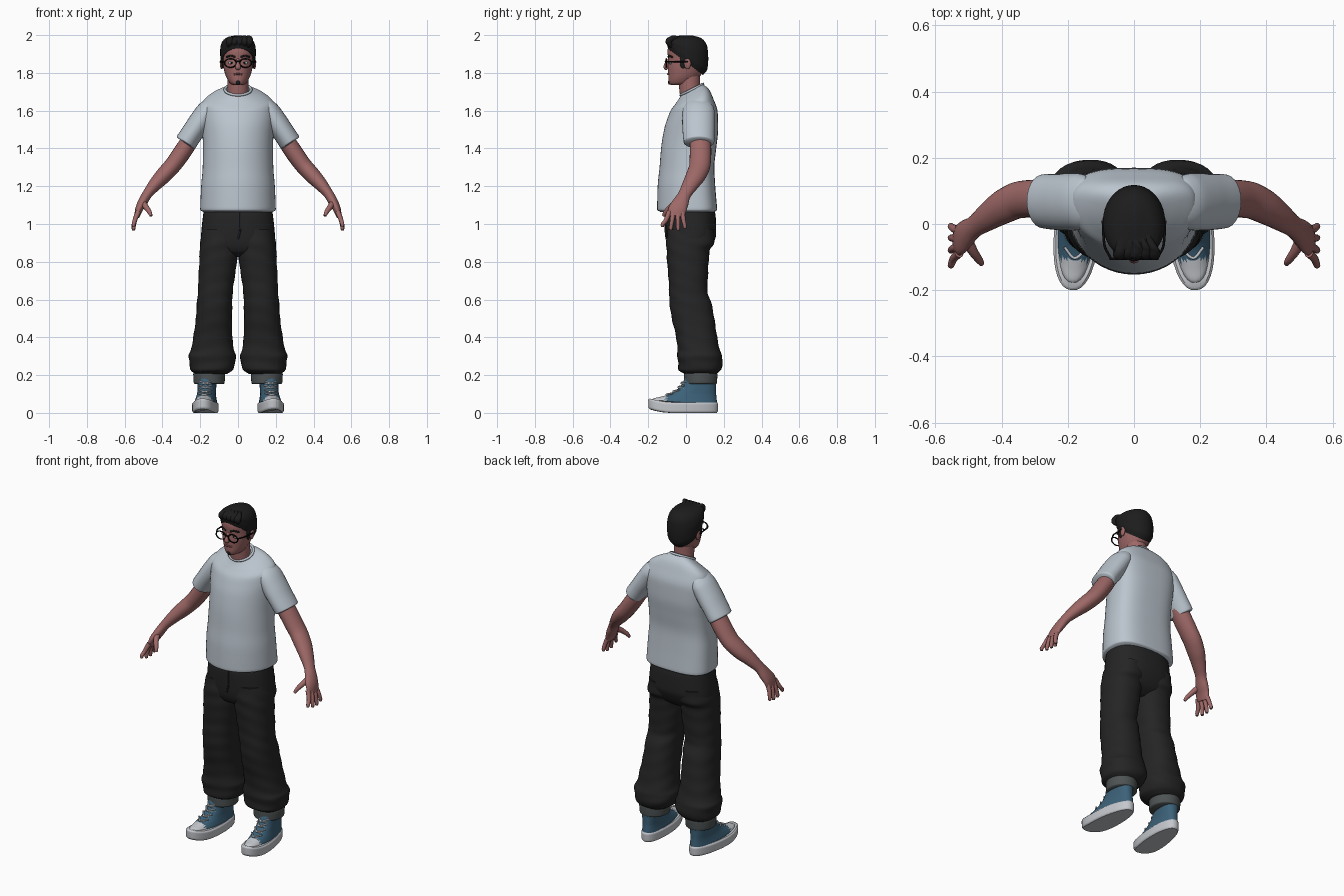
import bpy, bmesh, math
from mathutils import Vector

cube = bpy.data.objects.get("Cube")
if cube:
    bpy.data.objects.remove(cube, do_unlink=True)


def material(name, *rgb):
    m = bpy.data.materials.new(name)
    m.use_nodes = True
    m.diffuse_color = (*rgb, 1)
    m.node_tree.nodes["Principled BSDF"].inputs["Base Color"].default_value = (*rgb, 1)
    return m


SKIN = material("skin", .34, .14, .135)
SHIRT = material("pale shirt", .5, .56, .62)
PANTS = material("dark trousers", .018, .018, .018)
CUFF = material("grey cuff", .075, .085, .085)
CANVAS = material("blue canvas", .045, .12, .19)
RUBBER = material("white rubber", .55, .57, .6)
HAIR = material("dark hair", .012, .012, .012)
FRAME = material("black frame", .003, .003, .003)
LIPS = material("lips", .2, .07, .07)
made = []


def smooth_path(stations, steps=5):
    """Monotone cubic interpolation of every component."""
    def slope(i, k):
        before = stations[i][k] - stations[i - 1][k] if i else None
        after = stations[i + 1][k] - stations[i][k] if i + 1 < len(stations) else None
        if before is None or after is None:
            return after if before is None else before
        return 2 * before * after / (before + after) if before * after > 0 else 0

    out = []
    for i in range(len(stations) - 1):
        for j in range(steps):
            t = j / steps
            row = []
            for k, (a, b) in enumerate(zip(stations[i], stations[i + 1])):
                m, n, u = slope(i, k), slope(i + 1, k), 1 - t
                row.append(a * u * u * (1 + 2 * t) + b * t * t * (3 - 2 * t)
                           + m * t * u * u - n * t * t * u)
            out.append(row)
    return out + [list(stations[-1])]


def skin_rings(name, rings, mats):
    bm = bmesh.new()
    loops = [[bm.verts.new(p) for p in ring] for ring in rings]
    n = len(loops[0])
    for a, b in zip(loops, loops[1:]):
        for i in range(n):
            bm.faces.new((a[i], a[(i + 1) % n], b[(i + 1) % n], b[i]))
    bm.faces.new(loops[0])
    bm.faces.new(loops[-1])
    bmesh.ops.recalc_face_normals(bm, faces=bm.faces)
    mesh = bpy.data.meshes.new(name)
    bm.to_mesh(mesh)
    bm.free()
    for m in mats:
        mesh.materials.append(m)
    obj = bpy.data.objects.new(name, mesh)
    bpy.context.collection.objects.link(obj)
    made.append(obj)
    return obj


def power(v, p):
    return math.copysign(abs(v) ** (2 / p), v)


def stack(name, stations, *mats, side=1, front=2, back=2, mid=.5, fold=0, n=36):
    """Loft of level sections: z, x min, x max, y min, y max, tilt."""
    rings = []
    for z, x0, x1, y0, y1, tilt in smooth_path(stations):
        yc, xc, ring = y0 + (y1 - y0) * mid, (x0 + x1) / 2, []
        for i in range(n):
            a = math.tau * i / n
            c, s = math.cos(a), math.sin(a)
            p, depth = (back, y1 - yc) if s > 0 else (front, yc - y0)
            k = 1 + fold * math.sin(z * 75 + 3 * s + 2 * c)
            y = yc + depth * k * power(s, p)
            x = xc + (x1 - x0) / 2 * k * power(c, p)
            ring.append((side * x, y, z + tilt * (y - yc)))
        rings.append(ring)
    return skin_rings(name, rings, mats)


def level(half, z, y0, y1, tilt=0):
    return (z, -half, half, y0, y1, tilt)


def tube(name, stations, mat, side=1, n=16):
    """Round limb along a path: x, y, z, side radius, depth radius."""
    rows = smooth_path(stations)
    rings = []
    for i, (x, y, z, ru, rv) in enumerate(rows):
        t = Vector(rows[min(i + 1, len(rows) - 1)][:3]) - Vector(rows[max(i - 1, 0)][:3])
        u = t.cross(Vector((0, 1, 0))).normalized()
        v = u.cross(t).normalized()
        ring = []
        for j in range(n):
            a = math.tau * j / n
            p = Vector((x, y, z)) + u * ru * math.cos(a) + v * rv * math.sin(a)
            ring.append((p.x * side, p.y, p.z))
        rings.append(ring)
    return skin_rings(name, rings, [mat])


def cord(name, points, r, mat, side=1, tip=1):
    last = len(points) - 1
    radii = [r * (1 + (tip - 1) * i / last) for i in range(last + 1)]
    return tube(name, [(*p, q, q) for p, q in zip(points, radii)], mat, side, 10)


def ball(name, loc, scale, mat):
    bpy.ops.mesh.primitive_uv_sphere_add(segments=20, ring_count=12, radius=1, location=loc)
    return keep(name, scale, mat)


def hoop(name, loc, major, minor, scale, tilt, mat):
    bpy.ops.mesh.primitive_torus_add(location=loc, rotation=(tilt, 0, 0), major_radius=major,
                                     minor_radius=minor, major_segments=36, minor_segments=8)
    return keep(name, scale, mat)


def keep(name, scale, mat):
    obj = bpy.context.object
    obj.name, obj.scale = name, scale
    obj.data.materials.append(mat)
    made.append(obj)
    return obj


# Shirt body with sloping collar
stack("shirt_body", [
    level(.185, 1.064, -.135, .15), level(.2, 1.078, -.153, .165), level(.195, 1.2, -.15, .155),
    level(.187, 1.3, -.14, .15), level(.185, 1.4, -.132, .16), level(.19, 1.5, -.116, .17),
    level(.196, 1.58, -.095, .168, .08), level(.188, 1.64, -.078, .145, .25),
    level(.14, 1.682, -.055, .122, .42), level(.09, 1.705, -.037, .1, .5),
    level(.068, 1.715, -.028, .09, .5)], SHIRT, back=2.9, mid=.6, n=48)
hoop("collar", (0, .031, 1.712), .066, .007, (1.05, 1, 1), .46, SHIRT)

# Head and neck
tube("neck", [(0, .035, 1.64, .062, .06), (0, .02, 1.72, .056, .056),
              (0, .015, 1.8, .056, .06)], SKIN, n=24)
stack("head", [
    level(.022, 1.735, -.078, -.01), level(.04, 1.743, -.088, .03), level(.055, 1.763, -.093, .055),
    level(.067, 1.79, -.094, .08), level(.077, 1.83, -.096, .1), level(.082, 1.87, -.094, .107),
    level(.085, 1.91, -.098, .108), level(.078, 1.95, -.09, .1), level(.02, 1.985, -.03, .03)],
    SKIN, front=2.1)
tube("nose", [(0, -.088, 1.872, .008, .008), (0, -.102, 1.85, .01, .011),
              (0, -.107, 1.83, .015, .012), (0, -.098, 1.82, .009, .008)], SKIN)
cord("mouth", [(-.022, -.089, 1.792), (0, -.095, 1.794), (.022, -.089, 1.792)], .005, LIPS)
ball("goatee", (0, -.087, 1.75), (.011, .008, .013), HAIR)

# Hair cap with a swept fringe
stack("hair", [
    level(.086, 1.858, -.095, .09, -.75), level(.094, 1.89, -.102, .113, -.65),
    level(.094, 1.925, -.104, .118, -.45), level(.085, 1.96, -.1, .113, -.22),
    level(.06, 1.986, -.08, .085, -.06), level(.015, 1.999, -.02, .03)], HAIR, front=2.2)
for i in range(5):
    x = -.052 + .026 * i
    tube(f"fringe_tuft_{i}", [(x, -.075, 1.94, .012, .01), (x + .008, -.092, 1.965, .02, .017),
         (x * .9 + .01, -.075, 1.978, .021, .015), (x * .7, -.03, 1.982, .01, .01)], HAIR)

for tag, s in (("left", 1), ("right", -1)):
    # Face details and glasses
    ball(f"{tag}_ear", (s * .087, .008, 1.85), (.009, .018, .03), SKIN)
    ball(f"{tag}_sideburn", (s * .081, -.016, 1.86), (.008, .017, .038), HAIR)
    ball(f"{tag}_eye", (s * .036, -.081, 1.853), (.016, .008, .008), RUBBER)
    ball(f"{tag}_pupil", (s * .035, -.087, 1.853), (.006, .004, .006), FRAME)
    cord(f"{tag}_brow", [(.014, -.094, 1.884), (.038, -.089, 1.891), (.06, -.073, 1.884)],
         .005, HAIR, s)
    hoop(f"{tag}_lens_rim", (s * .04, -.105, 1.852), .031, .004, (1, .74, 1), math.pi / 2, FRAME)
    cord(f"{tag}_temple", [(.07, -.104, 1.859), (.09, -.06, 1.86), (.094, .01, 1.858)],
         .004, FRAME, s)

    # Sleeve and arm
    tube(f"{tag}_sleeve", [
        (.11, .075, 1.64, .03, .045), (.14, .07, 1.622, .048, .075), (.166, .067, 1.592, .058, .085),
        (.204, .066, 1.537, .06, .086), (.245, .067, 1.478, .058, .084),
        (.275, .069, 1.434, .058, .081), (.279, .069, 1.428, .051, .073)], SHIRT, s, 28)
    tube(f"{tag}_arm", [
        (.23, .075, 1.48, .045, .055), (.292, .077, 1.385, .047, .057), (.342, .074, 1.315, .045, .056),
        (.39, .055, 1.262, .043, .053), (.44, .023, 1.208, .035, .043),
        (.482, -.008, 1.155, .026, .034), (.505, -.027, 1.115, .025, .042),
        (.525, -.046, 1.075, .02, .048), (.535, -.053, 1.04, .014, .042)], SKIN, s, 24)

    # Fingers spread front to back, then the thumb
    for i, (y, tip_y, tip_z) in enumerate([(-.088, -.125, .985), (-.067, -.08, .968),
                                           (-.043, -.042, .966), (-.02, -.006, .976)]):
        cord(f"{tag}_finger_{i}", [(.528, y, 1.065), (.546, (y + tip_y) / 2, 1.02),
             (.553, tip_y, tip_z + .01), (.552, tip_y, tip_z)], .014, SKIN, s, .55)
    cord(f"{tag}_thumb", [(.506, -.045, 1.115), (.485, -.085, 1.087), (.467, -.11, 1.06),
         (.46, -.12, 1.043)], .018, SKIN, s, .45)

    # Baggy trouser leg and rolled cuff
    stack(f"{tag}_trouser_leg", [
        (.97, .01, .185, -.098, .15, 0), (.9, 0, .2, -.105, .148, 0), (.86, 0, .203, -.103, .126, 0),
        (.8, .006, .205, -.1, .12, 0), (.7, .02, .21, -.092, .115, 0), (.645, .028, .212, -.09, .112, 0),
        (.59, .03, .217, -.088, .132, 0), (.5, .032, .223, -.075, .15, 0),
        (.4, .03, .237, -.052, .165, 0), (.33, .02, .25, -.045, .18, 0),
        (.3, .012, .263, -.046, .19, 0), (.265, .015, .256, -.042, .195, 0),
        (.23, .026, .252, -.04, .185, 0), (.205, .06, .228, -.005, .16, 0)],
        PANTS, side=s, front=2.3, back=2.3, fold=.012)
    stack(f"{tag}_cuff", [
        (.152, .08, .225, 0, .155, 0), (.158, .071, .234, -.01, .164, 0),
        (.205, .069, .237, -.011, .166, 0), (.218, .078, .228, 0, .158, 0)], CUFF, side=s)

    # Shoe parts share a placement turned slightly outward
    sole = stack(f"{tag}_shoe_sole", [
        level(.062, 0, -.274, .083), level(.068, .01, -.28, .089), level(.069, .045, -.281, .09),
        level(.062, .056, -.274, .085)], RUBBER, front=2.3, back=2.4)
    upper = stack(f"{tag}_shoe_upper", [
        level(.06, .035, -.268, .085), level(.058, .06, -.256, .084), level(.054, .08, -.215, .082),
        level(.051, .105, -.155, .08), level(.052, .14, -.11, .08), level(.057, .2, -.08, .084)],
        CANVAS, RUBBER, front=2.3, back=2.4, mid=.6)
    for face in upper.data.polygons:
        face.material_index = int(face.center.y < -.19)
    shoe = [sole, upper]
    for i, (y, z) in enumerate([(-.18, .095), (-.145, .113), (-.118, .136), (-.102, .158)]):
        for k in (-1, 1):
            shoe.append(cord(f"{tag}_lace_{i}_{k}", [(-.033, y + .026, z - .009 * k),
                        (0, y - .004, z), (.033, y + .026, z + .009 * k)], .0045, RUBBER))
    for part in shoe:
        for v in part.data.vertices:
            v.co.x *= 1 - .15 * min(1, max(0, (v.co.y + .1) / .19))
            v.co.z += .022 * max(0, (-v.co.y - .15) / .13) ** 2
        part.location = (s * .163, .08, 0)
        part.rotation_euler.z = s * .09

cord("glasses_bridge", [(-.011, -.106, 1.858), (0, -.109, 1.861), (.011, -.106, 1.858)], .004, FRAME)

# Trouser seat and fly seam
stack("trouser_seat", [
    level(.178, 1.09, -.1, .148), level(.187, 1.03, -.109, .158), level(.195, .95, -.107, .16),
    level(.198, .9, -.102, .145), level(.17, .855, -.085, .115), level(.06, .825, -.04, .07)],
    PANTS, front=2.3, back=2.5)
cord("fly_seam", [(.012, -.108, 1.065), (.012, -.109, .98), (0, -.104, .92)], .005, PANTS)

# Smooth shading with sharp rims
bpy.ops.object.select_all(action='DESELECT')
for obj in made:
    obj.select_set(True)
bpy.context.view_layer.objects.active = made[0]
bpy.ops.object.shade_smooth_by_angle(angle=math.radians(50))
